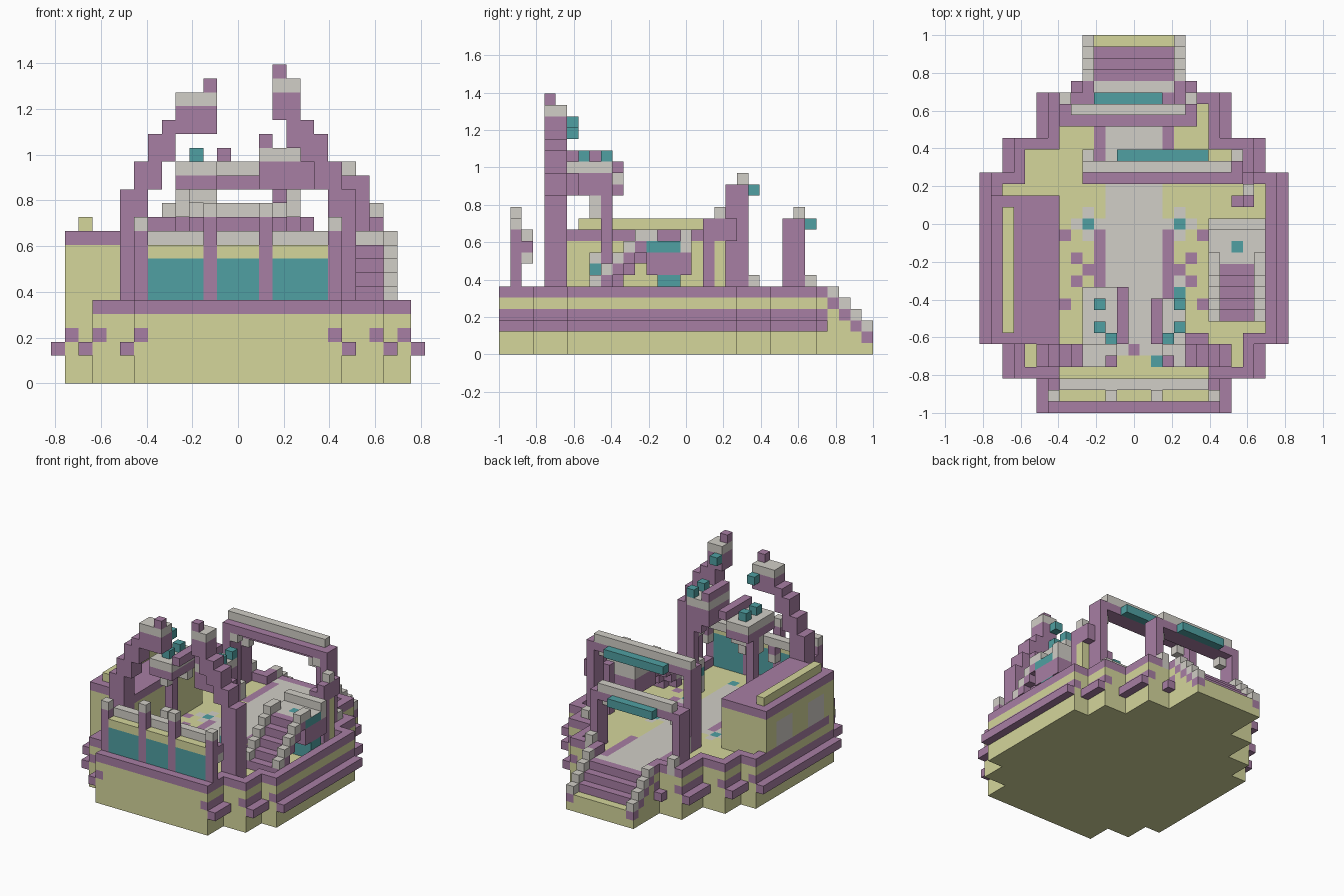
import bpy
import bmesh

U = 2 / 33          # edge of one cube
F = 4               # layer of the sunken floor
S = F + 1           # first layer standing on the floor
cells = {}          # (i, j, k) -> (part, colour); i is centred, j runs front to back

if "Cube" in bpy.data.objects:
    bpy.data.objects.remove(bpy.data.objects["Cube"])

COLOURS = {"purple": (0.39, 0.21, 0.37), "khaki": (0.66, 0.67, 0.33),
           "grey": (0.64, 0.62, 0.57), "teal": (0.08, 0.35, 0.36)}
materials = {}
for name, rgb in COLOURS.items():
    mat = bpy.data.materials.new(name)
    mat.use_nodes = True
    mat.diffuse_color = (*rgb, 1)
    mat.node_tree.nodes["Principled BSDF"].inputs["Base Color"].default_value = (*rgb, 1)
    materials[name] = mat


def span(v):
    return range(v[0], v[1] + 1) if isinstance(v, tuple) else (v,)


def put(part, colour, i, j, k):
    """Fill a block of cubes; each range is a number or an inclusive pair."""
    for a in span(i):
        for b in span(j):
            for c in span(k):
                cells[a, b, c] = (part, colour)


def pair(part, colour, i, j, k):
    """Fill a block and its mirror image."""
    put(part, colour, i, j, k)
    put(part, colour, (-i[1], -i[0]) if isinstance(i, tuple) else -i, j, k)


# Stepped base with side ledges, raised rim and sunken floor
ROWS = [(0, 2, 7), (3, 5, 10), (6, 20, 12), (21, 23, 10), (24, 27, 7), (28, 28, 4)]
foot = {(i, j) for a, b, w in ROWS for j in range(a, b + 1) for i in range(-w, w + 1)}
for i, j in foot:
    put("base", "khaki", i, j, (0, F))
    inside = all((i + a, j + b) in foot for a in (-1, 0, 1) for b in (-1, 0, 1))
    if inside or (j == 28 and abs(i) < 4):
        put("floor", "khaki", i, j, F)
    else:
        put("rim", "purple", i, j, S)
for a, b, w in ROWS:
    pair("base", "purple", w, (a, b), 3)
    pair("side_ledge", "purple", w + 1, (a, b), 2)

# Painted floor: path, borders and tiles
put("floor", "grey", (-2, 2), (5, 27), F)
put("floor", "grey", (-3, 3), 28, F)
pair("floor", "purple", 3, (10, 15), F)
pair("floor", "purple", 3, (22, 27), F)
for i, j in ((4, 12), (5, 13), (6, 15), (4, 10), (5, 11), (6, 9)):
    pair("floor", "purple", i, j, F)
pair("floor", "grey", (3, 5), 16, F)
pair("floor", "grey", 4, (15, 17), F)
pair("floor", "teal", 4, 16, F)
put("floor", "teal", 2, 4, F)
put("floor", "teal", 4, 10, F)
put("floor", "grey", 4, 11, F)
put("floor", "purple", 0, 5, F)

# Back stairs with stepped cheeks
for n in range(4):
    j, top = 29 + n, 4 - n
    put("back_stairs", "khaki", (-4, 4), j, (0, top))
    put("back_stairs", "khaki" if n == 3 else "purple", (-3, 3), j, top)
    pair("back_stairs", "purple", 4, j, top)
    pair("back_stairs", "grey", 4, j, top + 1)

# Front window wall
put("front_windows", "teal", (-6, 6), 1, (S, 8))
put("front_windows", "khaki", (-6, 6), 1, 9)
put("front_sill", "grey", (-6, 6), 2, 10)
pair("front_post", "purple", 2, 1, (S, 11))
pair("front_post", "grey", 2, 1, 12)
pair("front_post", "purple", 7, 1, (6, 10))
pair("front_post", "grey", 7, 1, 11)
for i in (2, 7):
    pair("front_post", "purple", i, 2, 9)
    pair("front_post", "grey", i, 2, 8)

# Hall on the right with roof, ridge and windows
put("hall", "khaki", (-12, -7), (6, 18), (S, 9))
put("rim", "purple", -12, (7, 18), S)
for j in ((8, 10), (14, 16)):
    put("hall", "grey", -12, j, (6, 8))
put("hall_roof", "purple", (-12, -7), (6, 18), 10)
put("hall_ridge", "khaki", -11, (7, 17), 11)

# Broken gable
gable = (4, 5)
pair("gable", "purple", (7, 8), gable, (S, 13))
pair("gable", "purple", (6, 7), gable, (14, 15))
pair("gable", "purple", (5, 6), gable, (16, 17))
put("gable", "purple", (-5, -2), gable, 18)
put("gable", "purple", (-4, -2), gable, 19)
put("gable", "grey", (-4, -2), gable, 20)
put("gable", "purple", -2, 4, 21)
put("gable", "purple", 4, gable, 17)
put("gable", "purple", (4, 5), gable, 18)
put("gable", "purple", (3, 4), gable, (19, 20))
put("gable", "grey", (3, 4), gable, 21)
put("gable", "purple", 3, 4, 22)
put("gable_lamp", "teal", -2, 6, 19)
put("gable_lamp", "teal", 3, 6, 20)

# Two decks behind the gable, with rails, lamps and columns
put("right_deck", "purple", (-4, -2), (6, 10), 14)
put("right_deck", "grey", (-4, -2), (6, 10), 15)
put("right_deck", "purple", -1, (6, 10), 16)
put("left_deck", "purple", (2, 4), (6, 9), (14, 15))
put("left_deck", "purple", (5, 6), 6, (14, 15))
put("left_deck", "grey", (2, 4), (6, 9), 16)
put("left_deck", "purple", 2, (6, 9), 17)
for j in (7, 9):
    put("deck_lamp", "teal", -3, j, 16)
    put("deck_lamp", "teal", 4, j, 17)
pair("deck_column", "purple", 4, 9, (S, 13))
pair("deck_column", "grey", 4, 8, (12, 13))
pair("deck_column", "grey", 4, 8, (S, 8))
pair("deck_column", "teal", 4, 8, 7)
put("deck_column", "grey", (-3, -2), 9, 13)
put("deck_column", "purple", 3, 9, 13)


# Gateways: two legs, a beam, a grey cap, a teal panel and foot blocks
def gateway(part, i0, i1, j, top, cap, panel):
    for i in (i0, i1):
        put(part, "purple", i, (j, j + 1), (S, top))
        put(part, "grey", i, j + 2, (S, 6))
    put(part, "purple", (i0, i1), (j, j + 1), top)
    put(part, "grey", cap, j + 1, top + 1)
    put(part, "teal", panel, j + 2, top)
    for i in (i0 + 1, i1 - 1):
        put(part, "grey", i, j, top - 1)


gateway("tall_gateway", -4, 9, 20, 14, (-4, 8), (-1, 6))
gateway("low_gateway", -6, 5, 25, 11, (-5, 4), (-3, 2))

# Buttress beside the tall gateway
put("buttress", "khaki", 10, 19, (S, 9))
put("buttress", "purple", (9, 10), 18, (S, 10))
put("buttress", "purple", 10, (18, 20), (10, 11))
put("buttress", "grey", 10, 19, 12)

# Open side stairs up to a small platform
for n in range(5):
    j, k = 8 + n, 6 + n
    put("side_stairs", "purple", (8, 10), j, (max(S, k - 2), k - 1))
    for i in (7, 11):
        put("side_stairs", "grey", i, j, k)
        put("side_stairs", "purple", i, j, k - 1)
put("platform", "purple", (7, 11), (13, 16), (7, 8))
put("platform", "grey", (7, 11), (13, 15), 9)
put("platform_panel", "teal", 11, (13, 15), 9)
put("platform", "teal", 9, 14, 9)
put("platform", "grey", (7, 11), 16, (9, 10))
for i in (7, 11):
    put("platform", "grey", i, 13, 10)
put("platform_base", "teal", (8, 11), (14, 15), (S, 6))

# Turn the cubes of each part into one mesh of outside faces
SIDES = {(1, 0, 0): ((1, 0, 0), (1, 1, 0), (1, 1, 1), (1, 0, 1)),
         (-1, 0, 0): ((0, 0, 0), (0, 0, 1), (0, 1, 1), (0, 1, 0)),
         (0, 1, 0): ((0, 1, 0), (0, 1, 1), (1, 1, 1), (1, 1, 0)),
         (0, -1, 0): ((0, 0, 0), (1, 0, 0), (1, 0, 1), (0, 0, 1)),
         (0, 0, 1): ((0, 0, 1), (1, 0, 1), (1, 1, 1), (0, 1, 1)),
         (0, 0, -1): ((0, 0, 0), (0, 1, 0), (1, 1, 0), (1, 0, 0))}
names = list(COLOURS)
for part in sorted({p for p, c in cells.values()}):
    bm = bmesh.new()
    verts = {}
    for (i, j, k), (owner, colour) in cells.items():
        if owner != part:
            continue
        for (a, b, c), corners in SIDES.items():
            if (i + a, j + b, k + c) in cells:
                continue
            loop = []
            for x, y, z in corners:
                key = (i + x, j + y, k + z)
                if key not in verts:
                    verts[key] = bm.verts.new(((key[0] - 0.5) * U, key[1] * U - 1, key[2] * U))
                loop.append(verts[key])
            # The panel is teal on its sides and grey on top
            shown = "grey" if part == "platform_panel" and c == 1 else colour
            bm.faces.new(loop).material_index = names.index(shown)
    mesh = bpy.data.meshes.new(part)
    bm.to_mesh(mesh)
    bm.free()
    for name in names:
        mesh.materials.append(materials[name])
    bpy.context.collection.objects.link(bpy.data.objects.new(part, mesh))
